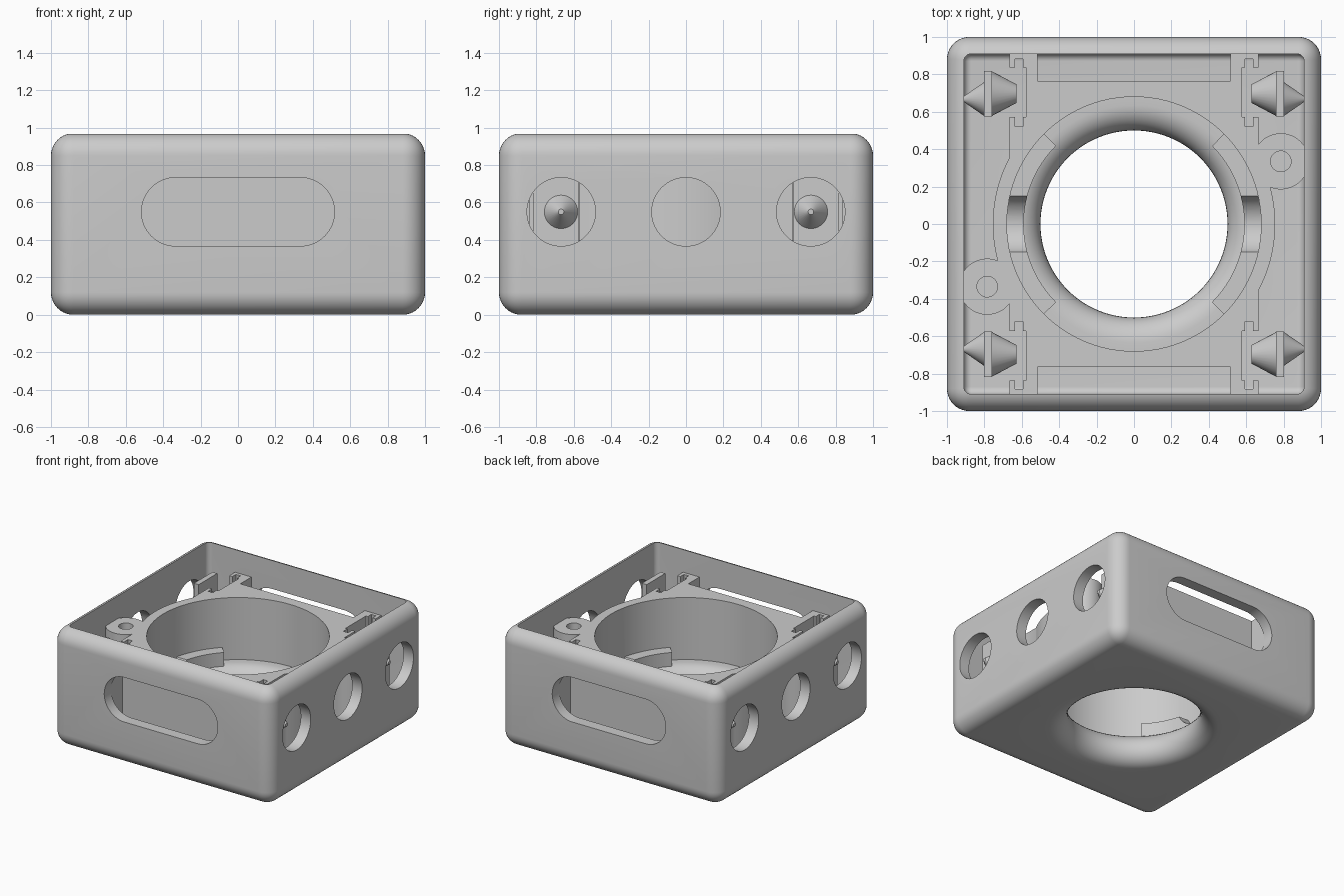
import bpy, bmesh, math
from mathutils import Matrix, Vector

old = bpy.data.objects.get("Cube")
if old:
    bpy.data.objects.remove(old, do_unlink=True)

grey = bpy.data.materials.new("plain grey")
grey.use_nodes = True
COLOUR = (0.6, 0.6, 0.6, 1)
grey.diffuse_color = COLOUR
grey.node_tree.nodes["Principled BSDF"].inputs["Base Color"].default_value = COLOUR

HEIGHT, WALL, FLOOR, DECK = 0.97, 0.91, 0.1, 0.78
BORE, HOLE_Z, HOLE_R = 0.68, 0.55, 0.183


def finish(name, bm):
    bmesh.ops.recalc_face_normals(bm, faces=bm.faces)
    mesh = bpy.data.meshes.new(name)
    bm.to_mesh(mesh)
    bm.free()
    mesh.materials.append(grey)
    obj = bpy.data.objects.new(name, mesh)
    bpy.context.collection.objects.link(obj)
    return obj


def box(name, x, y, z, corner=0.0, base=0.0):
    """Box between (low, high) pairs, with rounded uprights and lower edges."""
    bm = bmesh.new()
    bmesh.ops.create_cube(bm, size=1)
    for v in bm.verts:
        v.co = Vector(r[0] if c < 0 else r[1] for c, r in zip(v.co, (x, y, z)))
    if corner:
        top = [e for e in bm.edges if all(v.co.z == z[1] for v in e.verts)]
        low = [e for e in bm.edges if all(v.co.z == z[0] for v in e.verts)]
        chosen = [e for e in bm.edges if e not in top and (base or e not in low)]
        bmesh.ops.bevel(bm, geom=chosen, offset=corner, segments=10,
                        profile=0.5, affect='EDGES')
    return finish(name, bm)


def cone(name, centre, r1, r2, depth, axis='Z', sides=64):
    bm = bmesh.new()
    turn = {'X': Matrix.Rotation(math.pi / 2, 4, 'Y'),
            'Y': Matrix.Rotation(-math.pi / 2, 4, 'X'), 'Z': Matrix()}[axis]
    bmesh.ops.create_cone(bm, cap_ends=True, segments=sides, radius1=r1, radius2=r2,
                          depth=depth, matrix=Matrix.Translation(centre) @ turn)
    return finish(name, bm)


def revolve(name, profile, start, sweep, steps):
    """Turn a closed (radius, height) profile about the z axis."""
    bm = bmesh.new()
    full = sweep >= 360
    rings = []
    for i in range(steps if full else steps + 1):
        a = math.radians(start + sweep * i / steps)
        rings.append([bm.verts.new((r * math.cos(a), r * math.sin(a), z))
                      for r, z in profile])
    n = len(profile)
    for i in range(steps):
        a, b = rings[i], rings[(i + 1) % len(rings)]
        for j in range(n):
            k = (j + 1) % n
            bm.faces.new((a[j], a[k], b[k], b[j]))
    if not full:
        bm.faces.new(rings[0])
        bm.faces.new(rings[-1])
    return finish(name, bm)


def combine(target, others, operation):
    for other in others:
        mod = target.modifiers.new("combine", 'BOOLEAN')
        mod.operation, mod.solver, mod.object = operation, 'EXACT', other
    bpy.context.view_layer.update()
    graph = bpy.context.evaluated_depsgraph_get()
    mesh = bpy.data.meshes.new_from_object(target.evaluated_get(graph))
    target.modifiers.clear()
    target.data = mesh
    for other in others:
        bpy.data.objects.remove(other, do_unlink=True)


# outer case: hollow box with rounded uprights and underside
case = box("case", (-1, 1), (-1, 1), (0, HEIGHT), 0.12, 0.12)
cuts = [box("cavity", (-WALL, WALL), (-WALL, WALL), (FLOOR, 1.2), 0.04),
        cone("floor_opening", (0, 0, 0), BORE, BORE, 1, sides=96)]
# round ports through both side walls
for y in (-0.667, 0, 0.667):
    cuts.append(cone("port", (0, y, HOLE_Z), HOLE_R, HOLE_R, 3, 'X'))
# long rounded windows through front and back
window = box("window", (-0.333, 0.333), (-1.5, 1.5),
             (HOLE_Z - HOLE_R, HOLE_Z + HOLE_R))
combine(case, cuts + [window], 'DIFFERENCE')
ends = [cone("window_end", (s * 0.333, 0, HOLE_Z), HOLE_R, HOLE_R, 3, 'Y')
        for s in (-1, 1)]
combine(case, ends, 'DIFFERENCE')

# inner core: deck block, drum and two screw bosses
core = box("core", (-0.665, 0.665), (-WALL, WALL), (FLOOR, DECK))
drum_height = DECK - FLOOR
middle = (DECK + FLOOR) / 2
adds = [cone("drum", (0, 0, middle), 0.755, 0.755, drum_height, sides=96)]
for s in (-1, 1):
    boss = cone("boss", (s * 0.785, s * 0.335, middle), 0.15, 0.15, drum_height)
    # the boss is trimmed flush with the wall
    combine(boss, [box("trim", sorted((s * WALL, s * 1.2)), (-1, 1), (0, 1))],
            'DIFFERENCE')
    adds.append(boss)
combine(core, adds, 'UNION')

cuts = [cone("bore", (0, 0, 0.5), BORE, BORE, 2, sides=96)]
for s in (-1, 1):
    cuts.append(cone("screw_hole", (s * 0.785, s * 0.335, 0.7), 0.055, 0.055, 0.7, sides=32))
    # recess behind each window
    cuts.append(box("recess", (-0.515, 0.515), sorted((s * 0.765, s)), (0.05, 1)))
    # button pockets with narrow contact slots
    for t in (-1, 1):
        cuts.append(box("pocket", sorted((s * 0.577, s * 0.7)),
                        sorted((t * 0.572, t * 0.837)), (0.05, 1)))
        cuts.append(box("contact_slot", sorted((s * 0.594, s * 0.636)),
                        sorted((t * 0.52, t * 0.882)), (0.05, 1)))
combine(core, cuts, 'DIFFERENCE')

# rounded lip round the lower opening
NOSE = 0.135
profile = [(BORE, 0)]
for i in range(17):
    a = -math.pi / 2 - math.pi * i / 16
    profile.append((0.5 + NOSE + NOSE * math.cos(a), NOSE + NOSE * math.sin(a)))
profile.append((BORE, 2 * NOSE))
lip = revolve("opening_lip", profile, 0, 360, 96)

# raised quarter ledges, each with a rounded detent groove
ledges = []
for name, start in (("left_ledge", -45), ("right_ledge", 135)):
    ledge = revolve(name, [(0.59, 0.24), (BORE, 0.24), (BORE, 0.375), (0.59, 0.375)],
                    start, 90, 24)
    combine(ledge, [cone("groove", (0, 0, 0.43), 0.16, 0.16, 3, 'X')], 'DIFFERENCE')
    ledges.append(ledge)

# button plates with a pointed cone on each face
buttons = []
for sx, side in ((1, "left"), (-1, "right")):
    for sy, end in ((1, "back"), (-1, "front")):
        tag = f"{end}_{side}"
        buttons.append(box(f"{tag}_button_plate", sorted((sx * 0.76, sx * 0.803)),
                           sorted((sy * 0.575, sy * 0.817)), (FLOOR, DECK)))
        out, inn = (0.09, 0.015), (0.12, 0.05)
        if sx < 0:
            out, inn = out[::-1], inn[::-1]
        buttons.append(cone(f"{tag}_outer_cone", (sx * 0.856, sy * 0.668, HOLE_Z),
                            *out, 0.108, 'X', 32))
        buttons.append(cone(f"{tag}_inner_cone", (sx * 0.695, sy * 0.697, HOLE_Z),
                            *inn[::-1], 0.132, 'X', 32))

# smooth the curved faces, keep the edges crisp
bpy.ops.object.select_all(action='DESELECT')
for obj in [case, core, lip] + ledges + buttons:
    obj.select_set(True)
    bpy.context.view_layer.objects.active = obj
bpy.ops.object.shade_smooth_by_angle(angle=math.radians(30))
